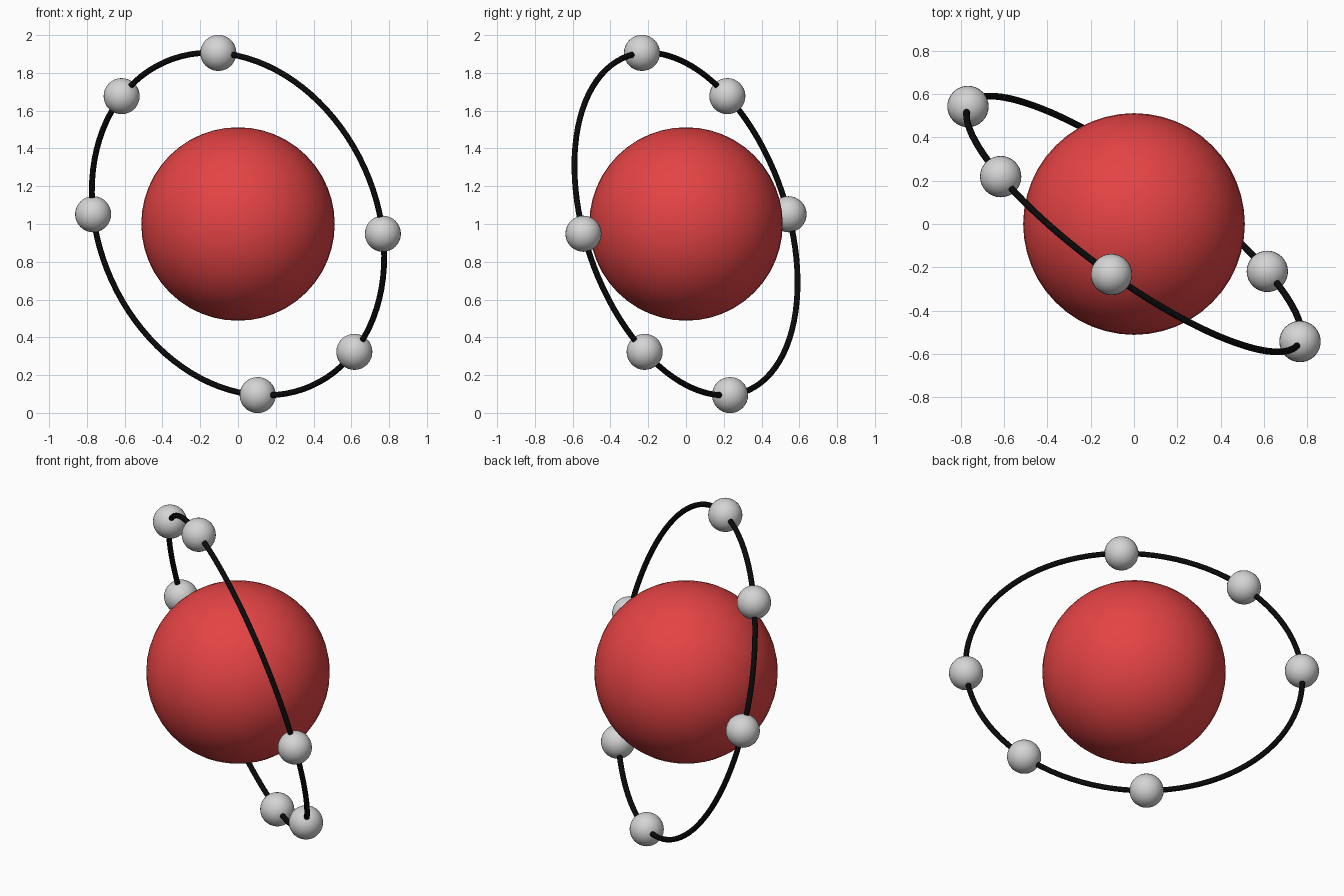
import bpy, math
from mathutils import Vector, Matrix

if "Cube" in bpy.data.objects:
    bpy.data.objects.remove(bpy.data.objects["Cube"])

CENTRE = Vector((0, 0, 1))
RING_R = 0.941


def material(name, rgb):
    m = bpy.data.materials.new(name)
    m.diffuse_color = (*rgb, 1)
    m.use_nodes = True
    m.node_tree.nodes["Principled BSDF"].inputs["Base Color"].default_value = m.diffuse_color
    return m


red = material("red", (0.78, 0.056, 0.058))
grey = material("light grey", (0.66, 0.66, 0.66))
black = material("black", (0.003, 0.003, 0.003))


def finish(name, mat):
    ob = bpy.context.object
    ob.name = name
    ob.data.materials.append(mat)
    bpy.ops.object.shade_smooth()
    return ob


def ball(name, radius, loc, mat, segments=32, rings=16):
    bpy.ops.mesh.primitive_uv_sphere_add(segments=segments, ring_count=rings,
                                         radius=radius, location=loc)
    return finish(name, mat)


# Tilted orbit plane: u points to the top ball, v to the left ball
u = Vector((-0.104, -0.233, 0.905)).normalized()
v = Vector((-0.766, 0.545, 0.043))
v = (v - u * v.dot(u)).normalized()
n = u.cross(v)

# Central core
ball("core", 0.512, CENTRE, red, 48, 24)

# Orbit ring
bpy.ops.mesh.primitive_torus_add(major_radius=RING_R, minor_radius=0.0155,
                                 major_segments=96, minor_segments=12)
ring = finish("orbit_ring", black)
ring.matrix_world = Matrix.Translation(CENTRE) @ Matrix((u, v, n)).transposed().to_4x4()

# Six small balls: three on one side, and their opposites
for i, deg in enumerate((0, 45, 90, 180, 225, 270)):
    a = math.radians(deg)
    ball(f"orbit_ball_{i + 1}", 0.0955,
         CENTRE + RING_R * (u * math.cos(a) + v * math.sin(a)), grey)
